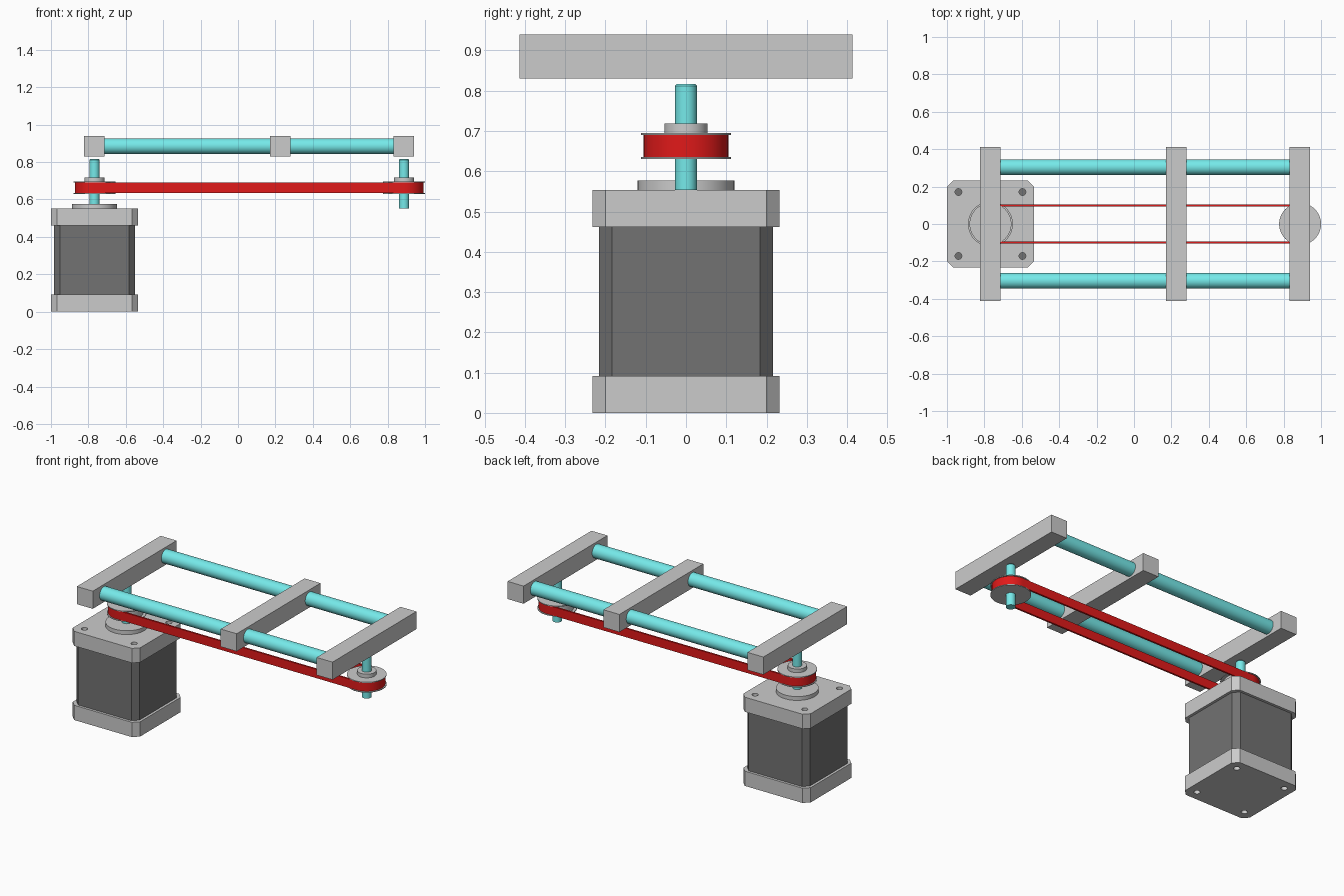
import bpy, bmesh, math

if "Cube" in bpy.data.objects:
    bpy.data.objects.remove(bpy.data.objects["Cube"])

MOTOR_X, IDLER_X = -0.7675, 0.888


def material(name, rgb):
    m = bpy.data.materials.new(name)
    m.diffuse_color = (*rgb, 1)
    m.use_nodes = True
    m.node_tree.nodes["Principled BSDF"].inputs["Base Color"].default_value = m.diffuse_color
    return m


CYAN = material("cyan", (0.18, 0.82, 0.82))
RED = material("red", (0.75, 0.01, 0.01))
DARK = material("dark_grey", (0.17, 0.17, 0.17))


def finish(obj, mat=None):
    bm = bmesh.new()
    bm.from_mesh(obj.data)
    bmesh.ops.remove_doubles(bm, verts=bm.verts, dist=1e-5)
    bmesh.ops.recalc_face_normals(bm, faces=bm.faces)
    bm.to_mesh(obj.data)
    bm.free()
    obj.data.materials.clear()
    if mat:
        obj.data.materials.append(mat)
    bpy.ops.object.select_all(action='DESELECT')
    obj.select_set(True)
    bpy.context.view_layer.objects.active = obj
    bpy.ops.object.shade_smooth_by_angle(angle=math.radians(30))
    return obj


def extrude(name, loops, x, z0, z1, mat=None):
    """Extrude nested 2D outlines; inner outlines become holes."""
    cu = bpy.data.curves.new(name, 'CURVE')
    cu.dimensions, cu.fill_mode = '2D', 'BOTH'
    cu.extrude = (z1 - z0) / 2
    for loop in loops:
        sp = cu.splines.new('POLY')
        sp.points.add(len(loop) - 1)
        for p, (px, py) in zip(sp.points, loop):
            p.co = (px, py, 0, 1)
        sp.use_cyclic_u = True
    obj = bpy.data.objects.new(name, cu)
    bpy.context.collection.objects.link(obj)
    obj.location = (x, 0, (z0 + z1) / 2)
    bpy.ops.object.select_all(action='DESELECT')
    obj.select_set(True)
    bpy.context.view_layer.objects.active = obj
    bpy.ops.object.convert(target='MESH')
    return finish(bpy.context.object, mat)


def lathe(name, profile, x, mat=None):
    """Spin an (r, z) profile, starting and ending on the axis."""
    me = bpy.data.meshes.new(name)
    bm = bmesh.new()
    vs = [bm.verts.new((r, 0, z)) for r, z in profile]
    es = [bm.edges.new(pair) for pair in zip(vs, vs[1:])]
    bmesh.ops.spin(bm, geom=vs + es, cent=(0, 0, 0), axis=(0, 0, 1),
                   angle=math.tau, steps=64, use_merge=True)
    bm.to_mesh(me)
    bm.free()
    obj = bpy.data.objects.new(name, me)
    bpy.context.collection.objects.link(obj)
    obj.location.x = x
    return finish(obj, mat)


def arc(cx, cy, r, a0, a1, n):
    return [(cx + r * math.cos(a0 + (a1 - a0) * i / n),
             cy + r * math.sin(a0 + (a1 - a0) * i / n)) for i in range(n)]


def octagon(h, c):
    return [(h, c - h), (h, h - c), (h - c, h), (c - h, h),
            (-h, h - c), (-h, c - h), (c - h, -h), (h - c, -h)]


# Motor: chamfered body between two end plates with screw holes
holes = [arc(sx * 0.171, sy * 0.171, 0.018, 0, math.tau, 24)
         for sx in (-1, 1) for sy in (-1, 1)]
extrude("motor_bottom_plate", [octagon(0.2325, 0.033)] + holes, MOTOR_X, 0, 0.092)
extrude("motor_body", [octagon(0.2165, 0.033)], MOTOR_X, 0.092, 0.462, DARK)
extrude("motor_top_plate", [octagon(0.2325, 0.033)] + holes, MOTOR_X, 0.462, 0.553)
lathe("motor_boss", [(0, 0.553), (0.12, 0.553), (0.12, 0.577), (0, 0.577)], MOTOR_X)

# Shafts and flanged pulleys
for label, x in (("motor", MOTOR_X), ("idler", IDLER_X)):
    lathe(label + "_shaft", [(0, 0.553), (0.027, 0.553), (0.027, 0.812),
                             (0.023, 0.817), (0, 0.817)], x, CYAN)
    lathe(label + "_pulley", [(0, 0.63), (0.112, 0.63), (0.112, 0.635), (0.094, 0.635),
                              (0.094, 0.69), (0.112, 0.69), (0.112, 0.695),
                              (0.054, 0.695), (0.054, 0.718), (0, 0.718)], x)

# Belt looped round both pulleys
def stadium(r):
    q = math.pi / 2
    return (arc(IDLER_X, 0, r, -q, q, 32) + [(IDLER_X, r)]
            + arc(MOTOR_X, 0, r, q, 3 * q, 32) + [(MOTOR_X, -r)])


extrude("belt", [stadium(0.105), stadium(0.094)], 0, 0.635, 0.69, RED)

# Two guide rails
for side, y in (("front", -0.304), ("back", 0.304)):
    bpy.ops.mesh.primitive_cylinder_add(vertices=64, radius=0.042, depth=1.57,
                                        location=(0.06, y, 0.885),
                                        rotation=(0, math.pi / 2, 0))
    rail = bpy.context.object
    rail.name = side + "_rail"
    finish(rail, CYAN)

# End blocks and sliding carriage bar
for name, x in (("left_end_block", -0.7675), ("carriage_bar", 0.225),
                ("right_end_block", 0.886)):
    bpy.ops.mesh.primitive_cube_add(size=1, location=(x, 0, 0.885))
    block = bpy.context.object
    block.name = name
    block.scale = (0.11, 0.826, 0.11)
    bpy.ops.object.transform_apply(location=False, rotation=False, scale=True)
